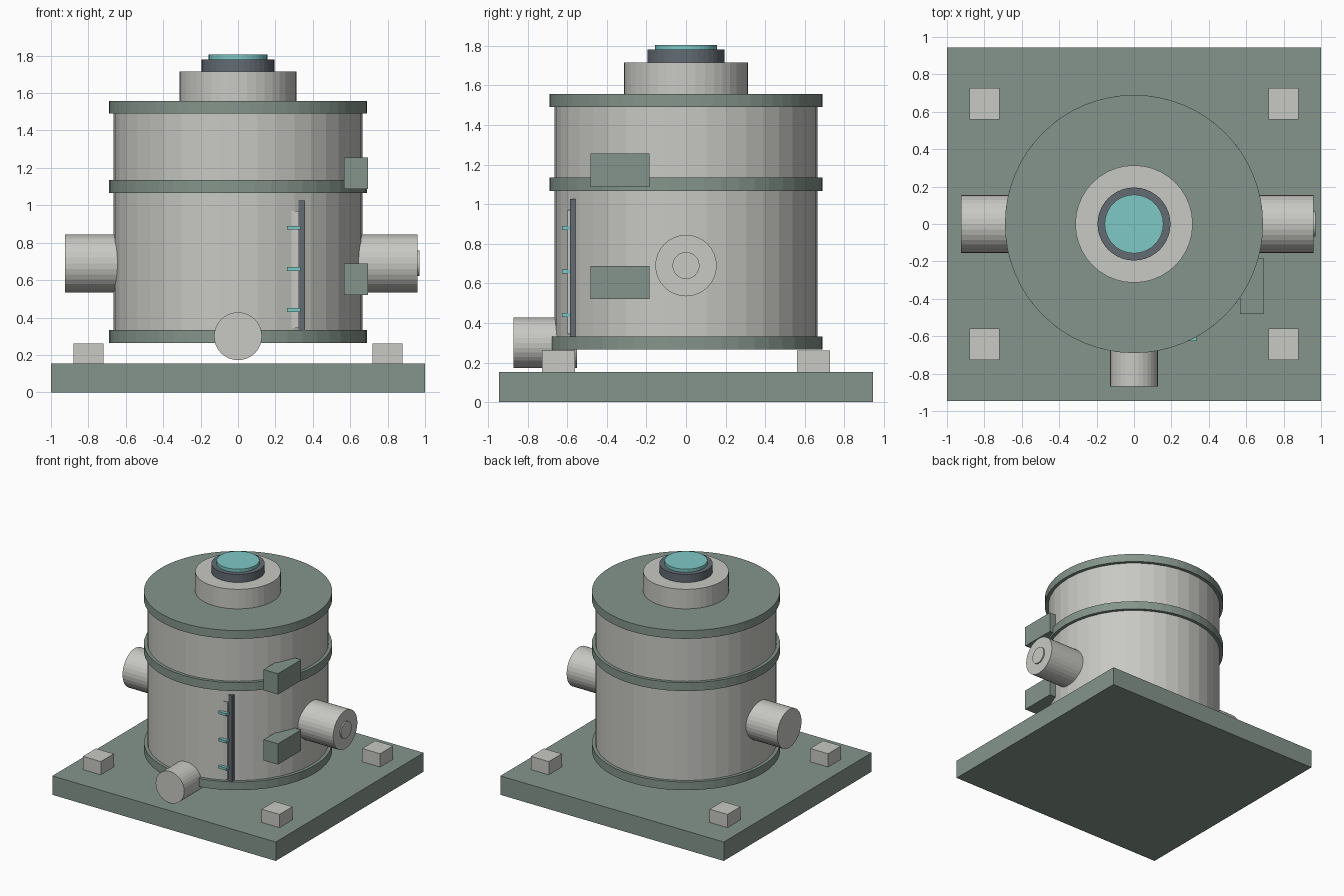
import bpy
from math import pi
from mathutils import Vector

cube = bpy.data.objects.get("Cube")
if cube:
    bpy.data.objects.remove(cube)


def make_material(name, rgb):
    m = bpy.data.materials.new(name)
    m.use_nodes = True
    m.diffuse_color = (*rgb, 1)
    m.node_tree.nodes["Principled BSDF"].inputs["Base Color"].default_value = (*rgb, 1)
    return m


GREEN = make_material("grey green paint", (0.235, 0.301, 0.262))
LIGHT = make_material("pale grey metal", (0.578, 0.578, 0.55))
DARK = make_material("dark slate", (0.122, 0.147, 0.171))
TEAL = make_material("teal glass", (0.21, 0.578, 0.56))


def finish(name, mat):
    ob = bpy.context.object
    ob.name = ob.data.name = name
    ob.data.materials.append(mat)
    return ob


def box(name, lo, hi, mat):
    lo, hi = Vector(lo), Vector(hi)
    bpy.ops.mesh.primitive_cube_add(size=1, location=(lo + hi) / 2)
    ob = finish(name, mat)
    for v in ob.data.vertices:
        v.co = v.co * (hi - lo)
    return ob


def cylinder(name, radius, start, end, mat, sides):
    """Flat-faced cylinder between two points."""
    a, b = Vector(start), Vector(end)
    axis = b - a
    bpy.ops.mesh.primitive_cylinder_add(
        vertices=sides, radius=radius, depth=axis.length, location=(a + b) / 2,
        rotation=axis.to_track_quat("Z", "Y").to_euler())
    return finish(name, mat)


def disc(name, radius, z0, z1, mat, sides=48):
    return cylinder(name, radius, (0, 0, z0), (0, 0, z1), mat, sides)


# Base slab with four corner blocks
box("base_slab", (-1, -0.945, 0), (1, 0.945, 0.153), GREEN)
for sx, side in ((-1, "right"), (1, "left")):
    for sy, end in ((-1, "front"), (1, "back")):
        x, y = sx * 0.8, sy * 0.643
        box(f"corner_block_{end}_{side}", (x - 0.08, y - 0.083, 0.153),
            (x + 0.08, y + 0.083, 0.26), LIGHT)

# Tank with its bands and lid
disc("tank_body", 0.665, 0.27, 1.5, LIGHT, 40)
disc("bottom_band", 0.69, 0.265, 0.332, GREEN)
disc("middle_band", 0.69, 1.067, 1.135, GREEN)
disc("lid", 0.69, 1.49, 1.557, GREEN, 64)

# Stacked top hatch
disc("hatch_collar", 0.314, 1.557, 1.715, LIGHT, 40)
disc("hatch_ring", 0.195, 1.715, 1.78, DARK, 40)
disc("hatch_window", 0.157, 1.78, 1.805, TEAL, 40)

# Pipe stubs
cylinder("right_pipe", 0.155, (-0.55, 0, 0.69), (-0.925, 0, 0.69), LIGHT, 32)
cylinder("left_pipe", 0.155, (0.55, 0, 0.69), (0.96, 0, 0.69), LIGHT, 32)
cylinder("left_pipe_cap", 0.068, (0.95, 0, 0.69), (0.97, 0, 0.69), LIGHT, 32)
cylinder("front_pipe", 0.128, (0, -0.55, 0.3), (0, -0.87, 0.3), LIGHT, 32)

# Side boxes
for name, z in (("lower_side_box", 0.605), ("upper_side_box", 1.172)):
    box(name, (0.567, -0.482, z - 0.084), (0.695, -0.185, z + 0.084), GREEN)

# Level gauge on the front
box("gauge_strip", (0.27, -0.599, 0.345), (0.326, -0.55, 0.97), LIGHT)
box("gauge_rail", (0.324, -0.587, 0.332), (0.358, -0.54, 1.025), DARK)
for i in range(3):
    z = 0.44 + 0.22 * i
    box(f"gauge_mark_{i + 1}", (0.262, -0.626, z - 0.01), (0.333, -0.585, z + 0.01), TEAL)
